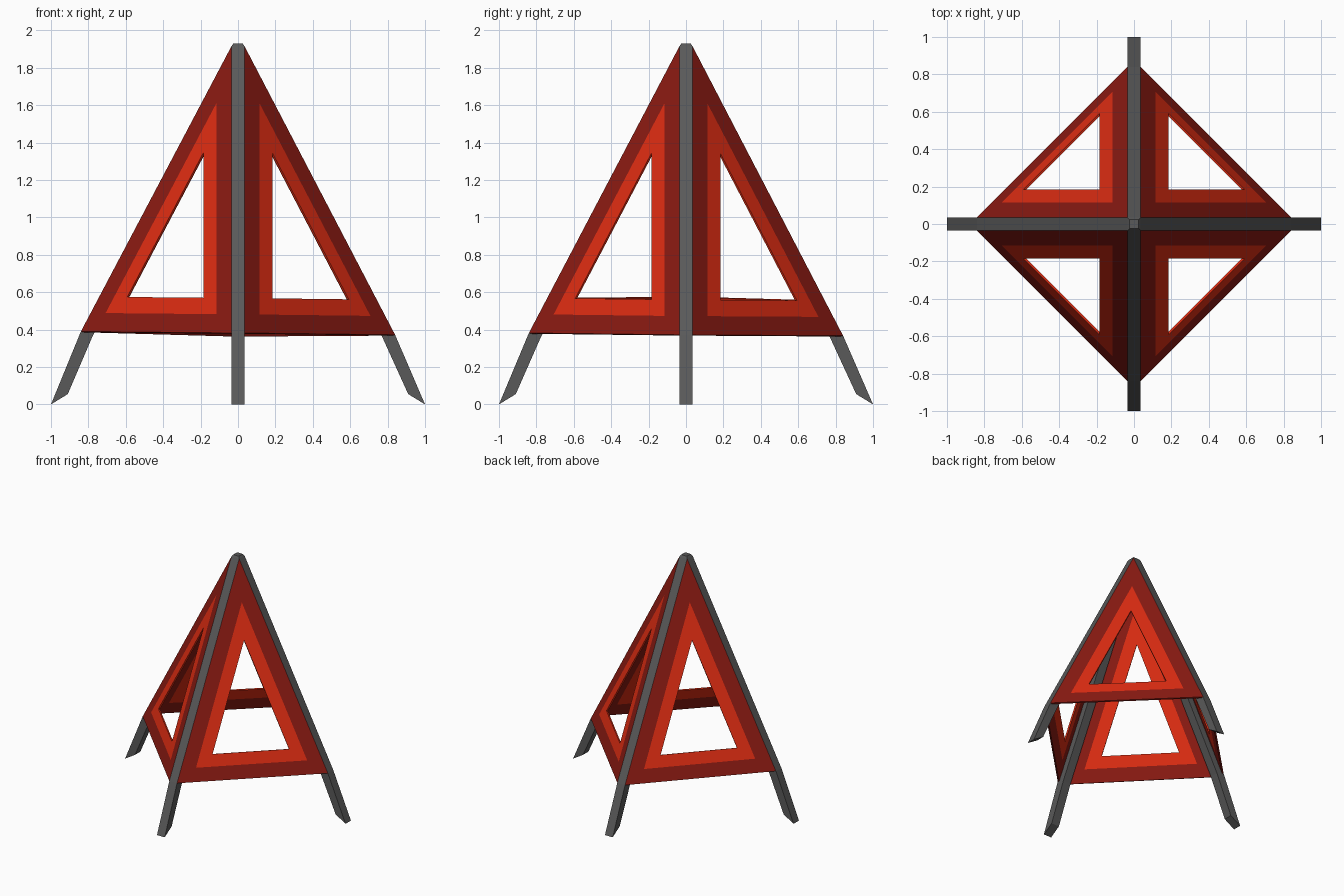
import bpy, bmesh
from mathutils import Vector

if "Cube" in bpy.data.objects:
    bpy.data.objects.remove(bpy.data.objects["Cube"])

def material(name, rgb):
    m = bpy.data.materials.new(name)
    m.diffuse_color = (*rgb, 1)
    m.use_nodes = True
    m.node_tree.nodes["Principled BSDF"].inputs["Base Color"].default_value = m.diffuse_color
    return m

GREY = material("dark_grey", (0.1, 0.1, 0.1))
DARK = material("dark_red", (0.25, 0.01, 0.006))
BRIGHT = material("bright_red", (0.72, 0.025, 0.006))

def finish(name, bm, mats):
    bmesh.ops.recalc_face_normals(bm, faces=bm.faces[:])
    me = bpy.data.meshes.new(name)
    bm.to_mesh(me)
    bm.free()
    for m in mats:
        me.materials.append(m)
    bpy.context.collection.objects.link(bpy.data.objects.new(name, me))

W = 0.035          # half width of a leg
R, TOP = 0.84, 1.915
X, Y, Z = Vector((1, 0, 0)), Vector((0, 1, 0)), Vector((0, 0, 1))
# direction and knee height of each leg, counter-clockwise
LEGS = [("right", X, 0.372), ("back", Y, 0.367), ("left", -X, 0.39), ("front", -Y, 0.382)]

# Legs: bent side profile extruded across the width
for name, d, knee in LEGS:
    side = Z.cross(d)
    profile = [(W, TOP), (R, knee), (1.0, 0.0), (0.91, 0.055), (0.775, knee - 0.02), (W, 1.78)]
    bm = bmesh.new()
    a, b = [[bm.verts.new(d * r + Z * z + side * s) for r, z in profile] for s in (-W, W)]
    for i in range(6):
        j = (i + 1) % 6
        bm.faces.new((a[i], a[j], b[j], b[i]))
    # caps split at the knee
    for v in (a, b):
        bm.faces.new((v[0], v[1], v[4], v[5]))
        bm.faces.new((v[1], v[2], v[3], v[4]))
    finish(name + "_leg", bm, [GREY])

# Apex block with a chamfered top
bm = bmesh.new()
rings = [[bm.verts.new((sx * w, sy * w, z)) for sx, sy in ((1, 1), (-1, 1), (-1, -1), (1, -1))]
         for w, z in ((W, 1.78), (W, TOP), (0.025, 1.93))]
for lo, hi in zip(rings, rings[1:]):
    for i in range(4):
        j = (i + 1) % 4
        bm.faces.new((lo[i], lo[j], hi[j], hi[i]))
bm.faces.new(rings[0])
bm.faces.new(rings[-1])
finish("apex_block", bm, [GREY])

# Triangular panels: dark border, bright inner band, open centre
for i in range(4):
    (n1, d1, k1), (n2, d2, k2) = LEGS[i], LEGS[(i + 1) % 4]
    tri = [d1 * R + d2 * W + Z * k1, d1 * W + d2 * R + Z * k2, (d1 + d2) * W + Z * TOP]
    centre = tri[0] * 0.3765 + tri[1] * 0.3765 + tri[2] * 0.247
    inward = (tri[1] - tri[0]).cross(tri[2] - tri[0]).normalized() * -0.012
    bm = bmesh.new()
    front, back = [[[bm.verts.new(centre + (p - centre) * s + off) for p in tri]
                    for s in (1, 0.737, 0.507)] for off in (Vector(), inward)]
    for e in range(3):
        f = (e + 1) % 3
        for layer in (front, back):
            for k in range(2):
                face = bm.faces.new((layer[k][e], layer[k][f], layer[k + 1][f], layer[k + 1][e]))
                face.material_index = k
        for k, mat in ((0, 0), (2, 1)):
            face = bm.faces.new((front[k][e], front[k][f], back[k][f], back[k][e]))
            face.material_index = mat
    finish(f"{n1}_{n2}_panel", bm, [DARK, BRIGHT])
